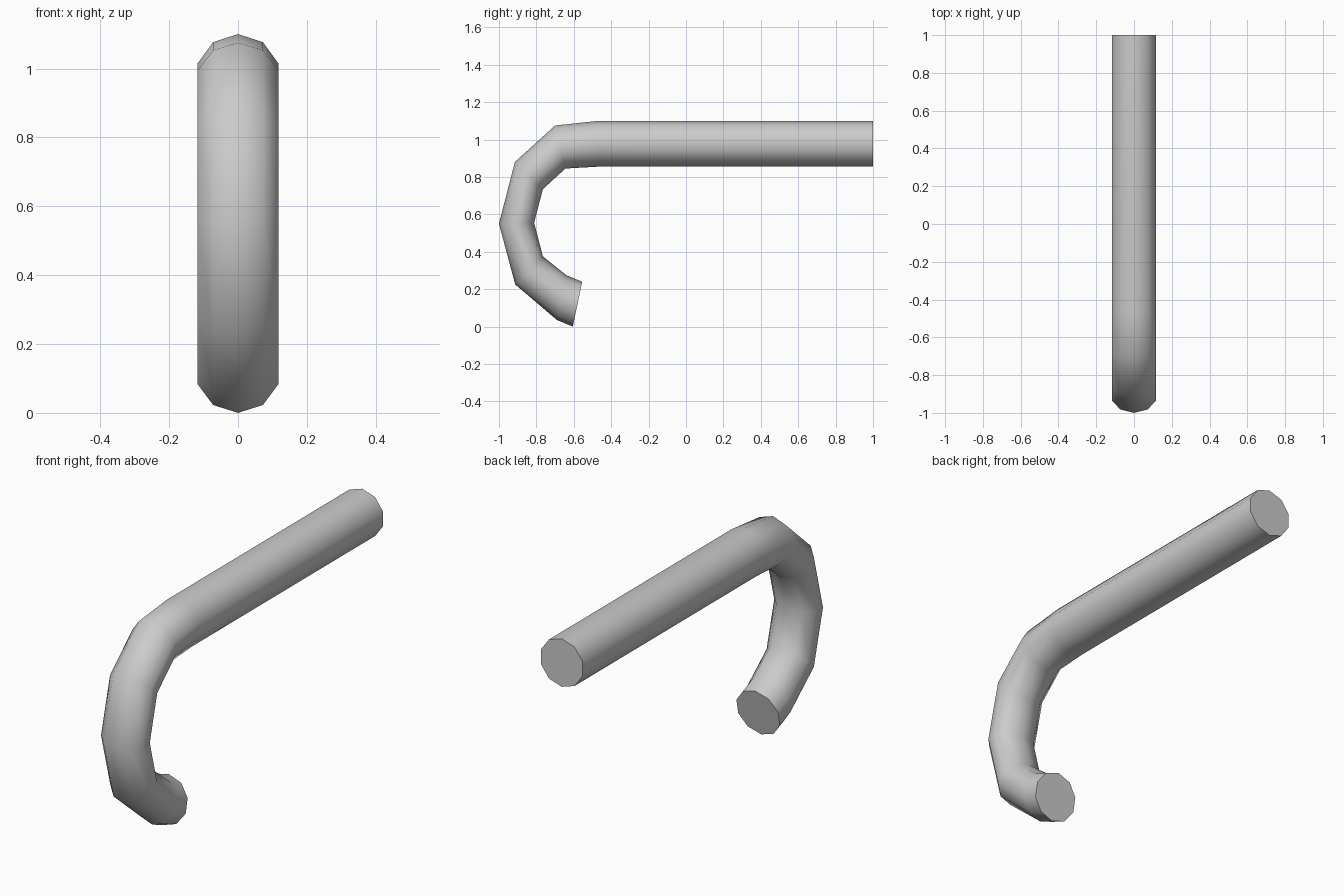
import bpy, bmesh
from math import sin, cos, pi, radians

if "Cube" in bpy.data.objects:
    bpy.data.objects.remove(bpy.data.objects["Cube"])

SIDES, R = 10, 0.123

# outer and inner edge of the bent bar at each section, as (y, z)
sections = [
    ((1.0, 1.10), (1.0, 0.855)),
    ((-0.47, 1.10), (-0.47, 0.855)),
    ((-0.70, 1.075), (-0.645, 0.845)),
    ((-0.915, 0.88), (-0.765, 0.735)),
    ((-1.0, 0.55), (-0.812, 0.555)),
    ((-0.913, 0.225), (-0.765, 0.375)),
    ((-0.69, 0.035), (-0.64, 0.275)),
    ((-0.605, 0.0), (-0.555, 0.24)),
]

# ten-sided rings, bridged one to the next
bm = bmesh.new()
rings = []
for (oy, oz), (iy, iz) in sections:
    ring = []
    for k in range(SIDES):
        a = 2 * pi * k / SIDES
        t = (1 - cos(a)) / 2
        ring.append(bm.verts.new((R * sin(a), oy + (iy - oy) * t, oz + (iz - oz) * t)))
    rings.append(ring)
for r0, r1 in zip(rings, rings[1:]):
    for k in range(SIDES):
        n = (k + 1) % SIDES
        bm.faces.new((r0[k], r0[n], r1[n], r1[k]))

# flat end caps
bm.faces.new(rings[0])
bm.faces.new(rings[-1])
bmesh.ops.recalc_face_normals(bm, faces=bm.faces[:])

mesh = bpy.data.meshes.new("hooked_bar")
bm.to_mesh(mesh)
bm.free()
bar = bpy.data.objects.new("hooked_bar", mesh)
bpy.context.collection.objects.link(bar)
bpy.context.view_layer.objects.active = bar
bar.select_set(True)
bpy.ops.object.shade_smooth_by_angle(angle=radians(60))
